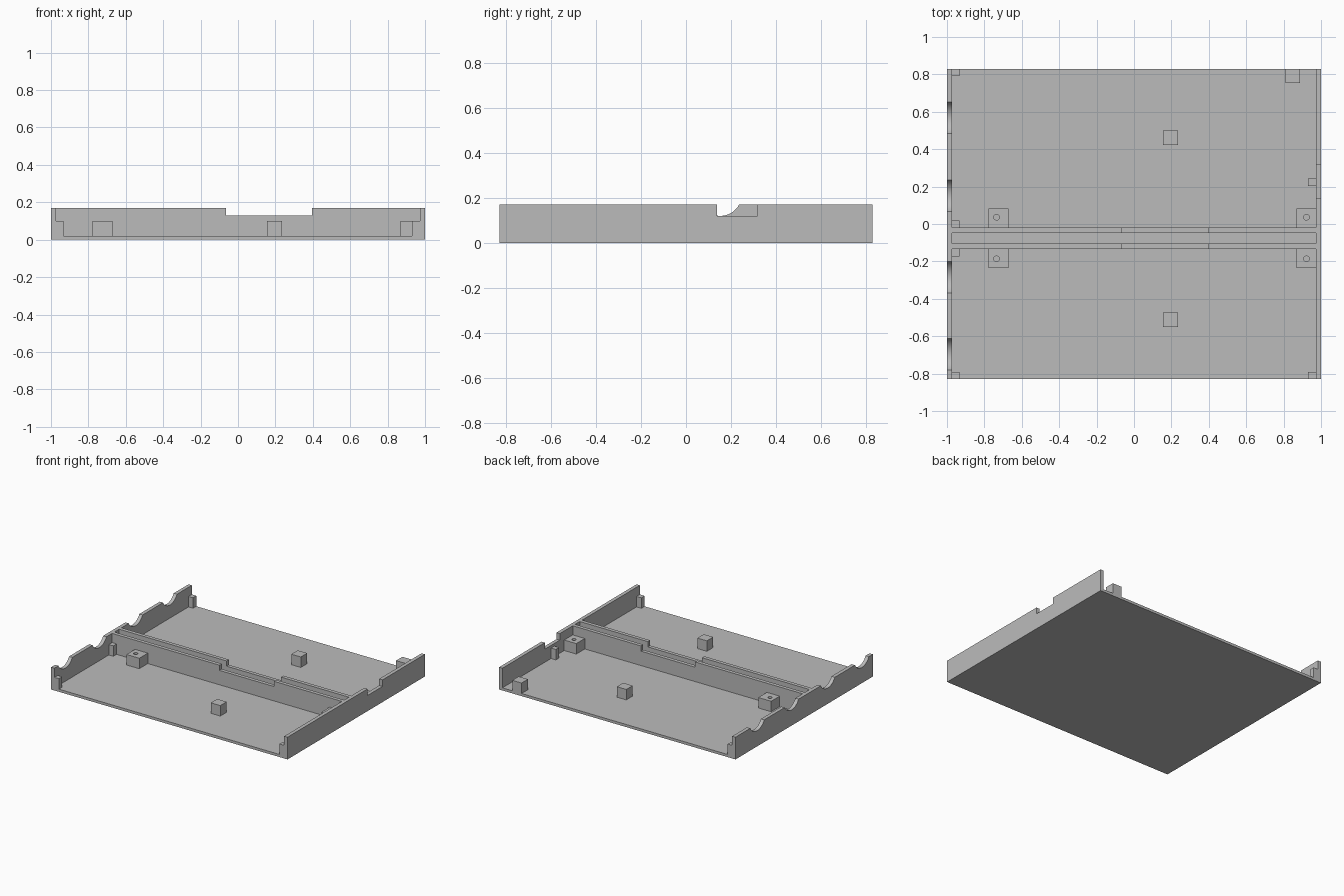
import bpy, bmesh, math

cube = bpy.data.objects.get("Cube")
if cube:
    bpy.data.objects.remove(cube, do_unlink=True)

grey = bpy.data.materials.new("plain grey")
grey.use_nodes = True
grey.diffuse_color = (0.5, 0.5, 0.5, 1)
grey.node_tree.nodes["Principled BSDF"].inputs["Base Color"].default_value = (0.5, 0.5, 0.5, 1)

HALF_Y, FLOOR, TOP, POST, INNER = 0.83, 0.02, 0.17, 0.10, 0.972


def finish(name, bm):
    bmesh.ops.recalc_face_normals(bm, faces=bm.faces)
    mesh = bpy.data.meshes.new(name)
    bm.to_mesh(mesh)
    bm.free()
    mesh.materials.append(grey)
    obj = bpy.data.objects.new(name, mesh)
    bpy.context.collection.objects.link(obj)
    return obj


def prism(name, outline, shift):
    """Extrude a planar outline along a vector."""
    bm = bmesh.new()
    face = bm.faces.new([bm.verts.new(p) for p in outline])
    side = bmesh.ops.extrude_face_region(bm, geom=[face])["geom"]
    bmesh.ops.translate(bm, vec=shift, verts=[v for v in side if isinstance(v, bmesh.types.BMVert)])
    return finish(name, bm)


def box(name, x0, x1, y0, y1, z0=FLOOR, z1=POST):
    return prism(name, [(x0, y0, z0), (x1, y0, z0), (x1, y1, z0), (x0, y1, z0)], (0, 0, z1 - z0))


def bore(obj, x, y, radius=0.015):
    """Cut a screw hole down to the floor."""
    bm = bmesh.new()
    bmesh.ops.create_cone(bm, cap_ends=True, segments=24, radius1=radius, radius2=radius, depth=0.2)
    bmesh.ops.translate(bm, vec=(x, y, FLOOR + 0.101), verts=bm.verts)
    cutter = finish("hole_cutter", bm)
    cutter.hide_render = True
    mod = obj.modifiers.new("hole", 'BOOLEAN')
    mod.operation, mod.object, mod.solver = 'DIFFERENCE', cutter, 'EXACT'
    bpy.context.view_layer.objects.active = obj
    bpy.ops.object.modifier_apply(modifier=mod.name)
    bpy.data.objects.remove(cutter, do_unlink=True)


# Floor plate
box("floor_plate", -1, 1, -HALF_Y, HALF_Y, 0, FLOOR)

# Scalloped wall with four cable cradles
half, depth = 0.084, 0.05
radius = (half ** 2 + depth ** 2) / (2 * depth)
sweep = math.asin(half / radius)
outline = [(-1, HALF_Y, FLOOR), (-1, -HALF_Y, FLOOR), (-1, -HALF_Y, TOP)]
for centre in (-0.697, -0.285, 0.152, 0.567):
    for i in range(17):
        a = sweep * (i / 8 - 1)
        outline.append((-1, centre + radius * math.sin(a), TOP - depth + radius * (1 - math.cos(a))))
outline.append((-1, HALF_Y, TOP))
wall = prism("scalloped_wall", outline, (1 - INNER, 0, 0))
bpy.ops.object.select_all(action='DESELECT')
wall.select_set(True)
bpy.context.view_layer.objects.active = wall
bpy.ops.object.shade_smooth_by_angle(angle=math.radians(25))


def notched(a, b, lo, hi, dip):
    return [(a, FLOOR), (b, FLOOR), (b, TOP), (hi, TOP), (hi, dip), (lo, dip), (lo, TOP), (a, TOP)]


# Opposite wall with a square notch
prism("notched_wall", [(INNER, y, z) for y, z in notched(-HALF_Y, HALF_Y, 0.137, 0.317, 0.12)],
      (1 - INNER, 0, 0))

# Twin dividing rails with a lowered middle
for name, y in (("front_rail", -0.133), ("back_rail", -0.048)):
    prism(name, [(x, y, z) for x, z in notched(-INNER, INNER, -0.063, 0.396, 0.13)], (0, 0.028, 0))

# Screw blocks either side of the rails
for side, x0, x1, hx in (("right", -0.778, -0.67, -0.735), ("left", 0.87, INNER, 0.922)):
    for end, y0, y1, hy in (("front", -0.236, -0.133, -0.186), ("back", -0.02, 0.083, 0.036)):
        bore(box(f"{end}_{side}_screw_block", x0, x1, y0, y1), hx, hy)

# Slim locating posts along the walls
for i, y in enumerate((-HALF_Y, -0.173, -0.02, HALF_Y - 0.04)):
    box(f"right_post_{i + 1}", -INNER, -0.934, y, y + 0.04)
for i, y in enumerate((-HALF_Y, 0.203)):
    box(f"left_post_{i + 1}", 0.931, INNER, y, y + 0.04)

# Free-standing support blocks
box("front_support", 0.155, 0.235, -0.55, -0.473)
box("back_support", 0.155, 0.235, 0.423, 0.5)
box("corner_support", 0.81, 0.888, 0.753, HALF_Y)
